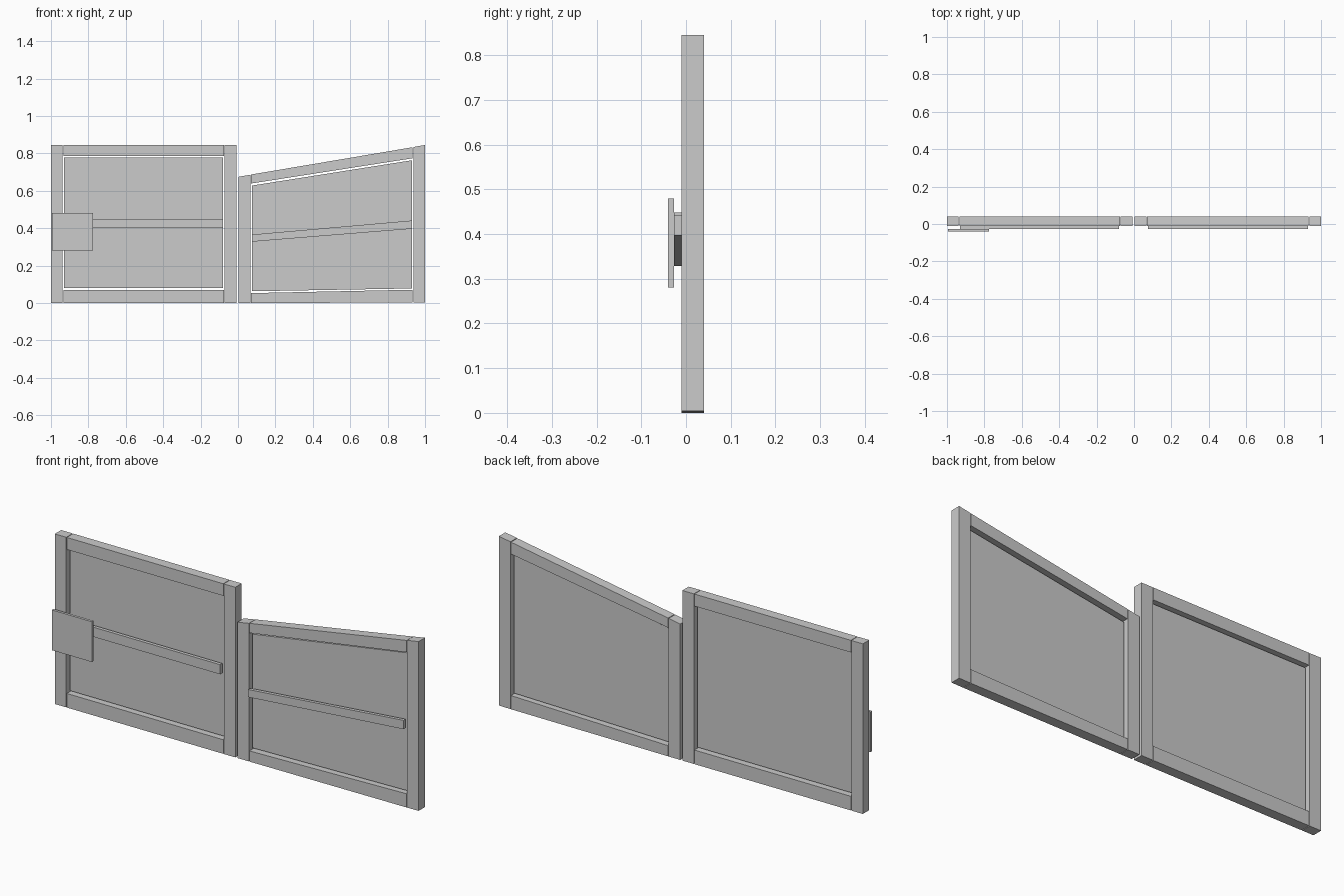
import bpy
import bmesh

if "Cube" in bpy.data.objects:
    bpy.data.objects.remove(bpy.data.objects["Cube"])

grey = bpy.data.materials.new("plain grey")
grey.diffuse_color = (0.6, 0.6, 0.6, 1)
grey.use_nodes = True
grey.node_tree.nodes["Principled BSDF"].inputs["Base Color"].default_value = grey.diffuse_color

FRAME_Y = (-0.01, 0.04)
PANEL_Y = (0.007, 0.023)
BAR_Y = (-0.027, -0.01)
PLATE_Y = (-0.04, -0.027)


def board(name, x, left_z, right_z, y):
    """Upright board; left_z and right_z are its (bottom, top) at each end."""
    profile = [(x[0], left_z[0]), (x[1], right_z[0]),
               (x[1], right_z[1]), (x[0], left_z[1])]
    bm = bmesh.new()
    face = bm.faces.new([bm.verts.new((px, y[0], pz)) for px, pz in profile])
    new = bmesh.ops.extrude_face_region(bm, geom=[face])["geom"]
    bmesh.ops.translate(bm, vec=(0, y[1] - y[0], 0),
                        verts=[v for v in new if isinstance(v, bmesh.types.BMVert)])
    bmesh.ops.recalc_face_normals(bm, faces=bm.faces)
    mesh = bpy.data.meshes.new(name)
    bm.to_mesh(mesh)
    bm.free()
    mesh.materials.append(grey)
    bpy.context.collection.objects.link(bpy.data.objects.new(name, mesh))


def gate(side, x0, x1, parts):
    """Framed gate leaf; parts hold the left and right heights of each board."""
    stile, gap, inset = 0.063, 0.003, 0.008
    a, b = x0 + stile, x1 - stile
    board(side + "_left_stile", (x0, a), *parts["left_stile"], FRAME_Y)
    board(side + "_right_stile", (b, x1), *parts["right_stile"], FRAME_Y)
    for name in ("top_rail", "bottom_rail"):
        board(f"{side}_{name}", (a + gap, b - gap), *parts[name], FRAME_Y)
    board(side + "_panel", (a + inset, b - inset), *parts["panel"], PANEL_Y)
    board(side + "_cross_bar", (a + inset, b - inset), *parts["bar"], BAR_Y)


# Level leaf
gate("level", -1.0, -0.008, {
    "left_stile": ((0, 0.845), (0, 0.845)),
    "right_stile": ((0, 0.845), (0, 0.845)),
    "top_rail": ((0.785, 0.845), (0.785, 0.845)),
    "bottom_rail": ((0, 0.07), (0, 0.07)),
    "panel": ((0.079, 0.777), (0.079, 0.777)),
    "bar": ((0.40, 0.448), (0.40, 0.448)),
})

# Sloping leaf
gate("sloping", 0.004, 1.0, {
    "left_stile": ((0, 0.675), (0, 0.686)),
    "right_stile": ((0.003, 0.834), (0.004, 0.845)),
    "top_rail": ((0.639, 0.687), (0.774, 0.833)),
    "bottom_rail": ((0, 0.053), (0.003, 0.071)),
    "panel": ((0.063, 0.628), (0.078, 0.763)),
    "bar": ((0.328, 0.366), (0.397, 0.441)),
})

# Lock plate on the outer stile
board("lock_plate", (-0.995, -0.775), (0.28, 0.48), (0.28, 0.48), PLATE_Y)
